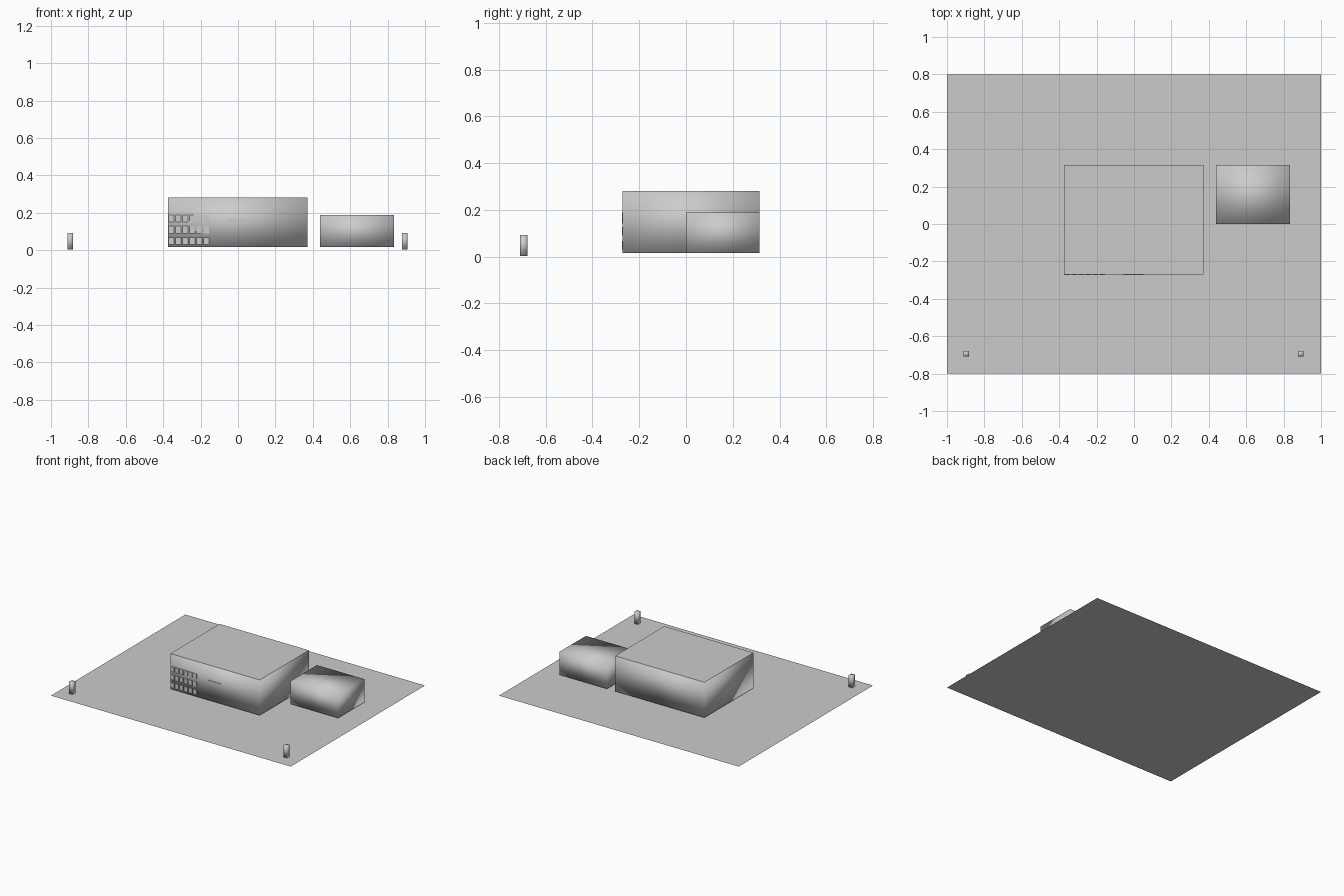
import bpy, bmesh

if "Cube" in bpy.data.objects:
    bpy.data.objects.remove(bpy.data.objects["Cube"])

# One flat grey for the whole model
grey = bpy.data.materials.new("concrete_grey")
grey.diffuse_color = (0.6, 0.6, 0.6, 1.0)
grey.use_nodes = True
grey.node_tree.nodes["Principled BSDF"].inputs["Base Color"].default_value = grey.diffuse_color


def finish(bm, name, smooth):
    for f in bm.faces:
        f.smooth = smooth
    mesh = bpy.data.meshes.new(name)
    bm.to_mesh(mesh)
    bm.free()
    mesh.materials.append(grey)
    obj = bpy.data.objects.new(name, mesh)
    bpy.context.collection.objects.link(obj)
    return obj


def box(name, x0, x1, y0, y1, z0, z1, smooth=True):
    bm = bmesh.new()
    bmesh.ops.create_cube(bm, size=1)
    for v in bm.verts:
        v.co = (x1 if v.co.x > 0 else x0,
                y1 if v.co.y > 0 else y0,
                z1 if v.co.z > 0 else z0)
    return finish(bm, name, smooth)


def sheet(name, x0, x1, y0, y1, z):
    bm = bmesh.new()
    bm.faces.new([bm.verts.new(c) for c in
                  ((x0, y0, z), (x1, y0, z), (x1, y1, z), (x0, y1, z))])
    return finish(bm, name, False)


# Flat site sheet
sheet("site_ground", -1, 1, -0.8, 0.8, 0)

# Buildings: soft-shaded blocks, the large one with a flat roof sheet
FRONT = -0.271
box("main_building", -0.374, 0.371, FRONT, 0.315, 0.016, 0.281)
sheet("main_roof", -0.374, 0.371, FRONT, 0.315, 0.2825)
box("side_building", 0.438, 0.835, 0.0, 0.315, 0.016, 0.189)

# Three rows of six windows at the left of the front wall
for row, z in enumerate((0.03, 0.09, 0.151)):
    for col in range(6):
        x = -0.371 + col * 0.0374
        box(f"window_{row + 1}_{col + 1}", x, x + 0.03,
            FRONT - 0.003, FRONT + 0.001, z, z + 0.038, smooth=False)

# Plain sign plate near the middle of the front wall
box("sign_plate", -0.055, 0.05, FRONT - 0.003, FRONT + 0.001,
    0.142, 0.168, smooth=False)

# Two posts at the front corners of the site
for side, x in (("left", -0.897), ("right", 0.891)):
    box(f"gate_post_{side}", x - 0.015, x + 0.015, -0.709, -0.679, 0.004, 0.093)
